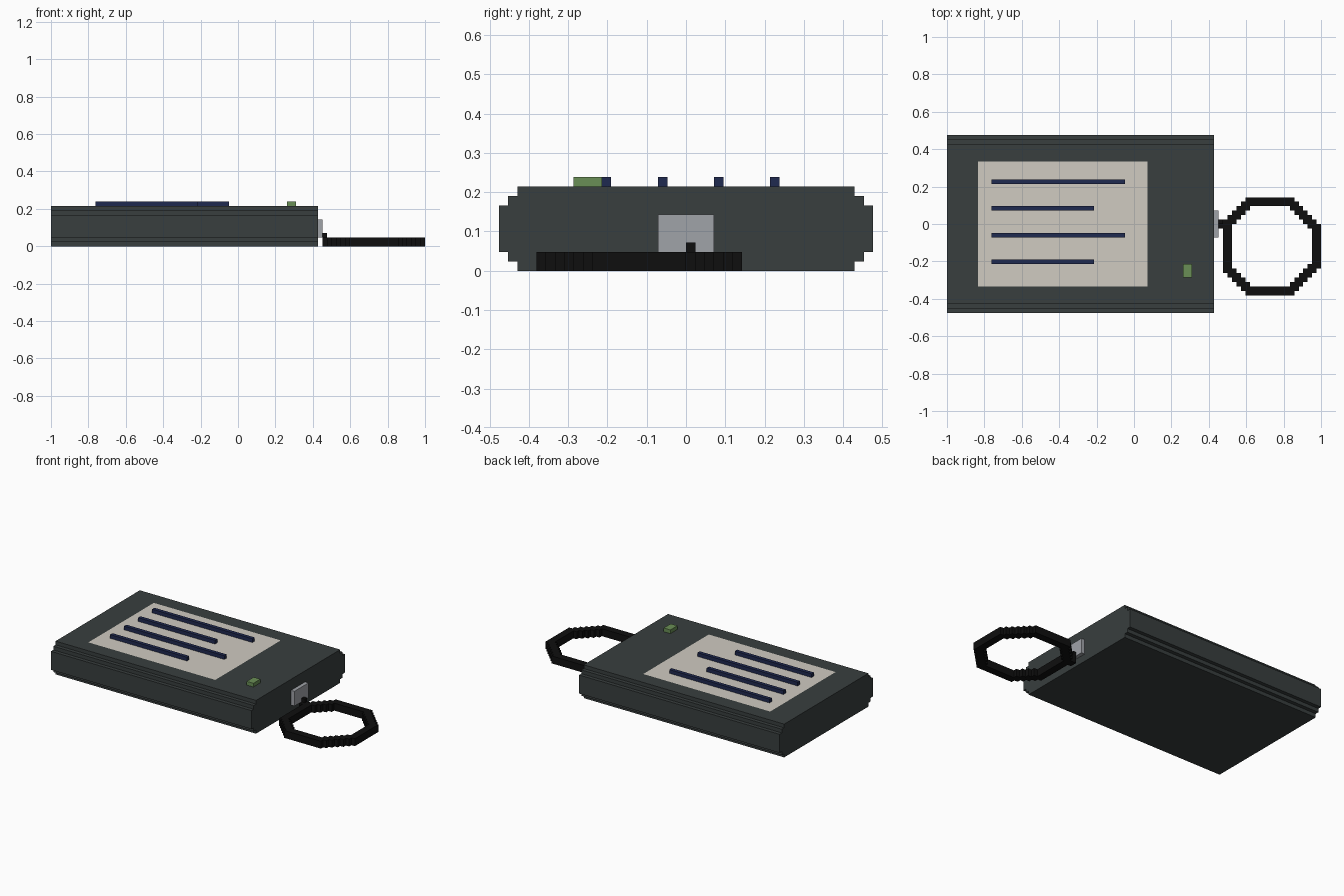
import bpy, bmesh
from mathutils import Vector

if "Cube" in bpy.data.objects:
    bpy.data.objects.remove(bpy.data.objects["Cube"])

U = 2 / 84  # one block; all sizes below are in blocks


def material(name, rgb):
    def linear(c):
        c /= 255
        return c / 12.92 if c <= 0.04045 else ((c + 0.055) / 1.055) ** 2.4
    m = bpy.data.materials.new(name)
    m.diffuse_color = (*[linear(c) for c in rgb], 1)
    m.use_nodes = True
    m.node_tree.nodes["Principled BSDF"].inputs["Base Color"].default_value = m.diffuse_color
    return m


CASE = material("case grey", (56, 62, 62))
PAPER = material("label cream", (208, 203, 193))
INK = material("ink navy", (31, 41, 80))
GREEN = material("lamp green", (106, 143, 86))
METAL = material("metal grey", (160, 163, 169))
BLACK = material("cord black", (15, 15, 15))


def finish(name, bm, *mats):
    bmesh.ops.recalc_face_normals(bm, faces=bm.faces)
    bmesh.ops.scale(bm, vec=(U, U, U), verts=bm.verts)
    mesh = bpy.data.meshes.new(name)
    bm.to_mesh(mesh)
    bm.free()
    for m in mats:
        mesh.materials.append(m)
    ob = bpy.data.objects.new(name, mesh)
    bpy.context.collection.objects.link(ob)
    return ob


def box(name, lo, hi, mat):
    bm = bmesh.new()
    bmesh.ops.create_cube(bm, size=1)
    for v in bm.verts:
        v.co = [lo[i] if v.co[i] < 0 else hi[i] for i in range(3)]
    return finish(name, bm, mat)


# Case: stepped cross-section extruded along its length
half = [(18, 0), (18, 1), (19, 1), (19, 2), (20, 2),
        (20, 7), (19, 7), (19, 8), (18, 8), (18, 9)]
outline = half + [(-y, z) for y, z in reversed(half)]
bm = bmesh.new()
end = bm.faces.new([bm.verts.new((-42, y, z)) for y, z in outline])
ext = bmesh.ops.extrude_face_region(bm, geom=[end], use_keep_orig=True)
new_verts = [g for g in ext["geom"] if isinstance(g, bmesh.types.BMVert)]
bmesh.ops.translate(bm, vec=(60, 0, 0), verts=new_verts)

# Label: rectangle cut into the top face
for co, no in (((-35, 0, 0), (1, 0, 0)), ((3, 0, 0), (1, 0, 0)),
               ((0, -14, 0), (0, 1, 0)), ((0, 14, 0), (0, 1, 0))):
    top = [f for f in bm.faces if all(abs(v.co.z - 9) < 1e-4 for v in f.verts)]
    geom = top + list({e for f in top for e in f.edges}) + list({v for f in top for v in f.verts})
    bmesh.ops.bisect_plane(bm, geom=geom, plane_co=co, plane_no=no)
for f in bm.faces:
    c = f.calc_center_median()
    if c.z > 8.99 and -35 < c.x < 3 and abs(c.y) < 14:
        f.material_index = 1
finish("case", bm, CASE, PAPER)

# Raised writing lines on the label
for i, (y, x_end) in enumerate(((9, -2), (3, -9), (-3, -2), (-9, -9))):
    box(f"label_line_{i + 1}", (-32, y, 9), (x_end, y + 1, 10), INK)

# Indicator lamp and end connector
box("indicator_lamp", (11, -12, 9), (13, -9, 10), GREEN)
box("connector", (18, -3, 2), (19, 3, 6), METAL)

# Cord loop: a square brush two blocks wide stepped around an octagon
corners = [(25, 4), (34, 4), (40, -2), (40, -10),
           (34, -16), (25, -16), (20, -11), (20, -1)]
cells = set()
for (x0, y0), (x1, y1) in zip(corners, corners[1:] + corners[:1]):
    steps = max(abs(x1 - x0), abs(y1 - y0))
    for s in range(steps + 1):
        x = x0 + round((x1 - x0) * s / steps)
        y = y0 + round((y1 - y0) * s / steps)
        cells |= {(x + i, y + j, k) for i in (0, 1) for j in (0, 1) for k in (0, 1)}
# Short tie between the loop and the connector
cells |= {(19, j, k) for j in (-1, 0) for k in (0, 1)} | {(19, 0, 2)}

bm = bmesh.new()
for cell in cells:
    for axis in range(3):
        for side in (0, 1):
            near = list(cell)
            near[axis] += 2 * side - 1
            if tuple(near) in cells:
                continue
            a, b = (axis + 1) % 3, (axis + 2) % 3
            quad = []
            for i, j in ((0, 0), (1, 0), (1, 1), (0, 1)):
                p = Vector(cell)
                p[axis] += side
                p[a] += i
                p[b] += j
                quad.append(bm.verts.new(p))
            bm.faces.new(quad if side else quad[::-1])
bmesh.ops.remove_doubles(bm, verts=bm.verts, dist=0.01)
finish("cord_loop", bm, BLACK)
